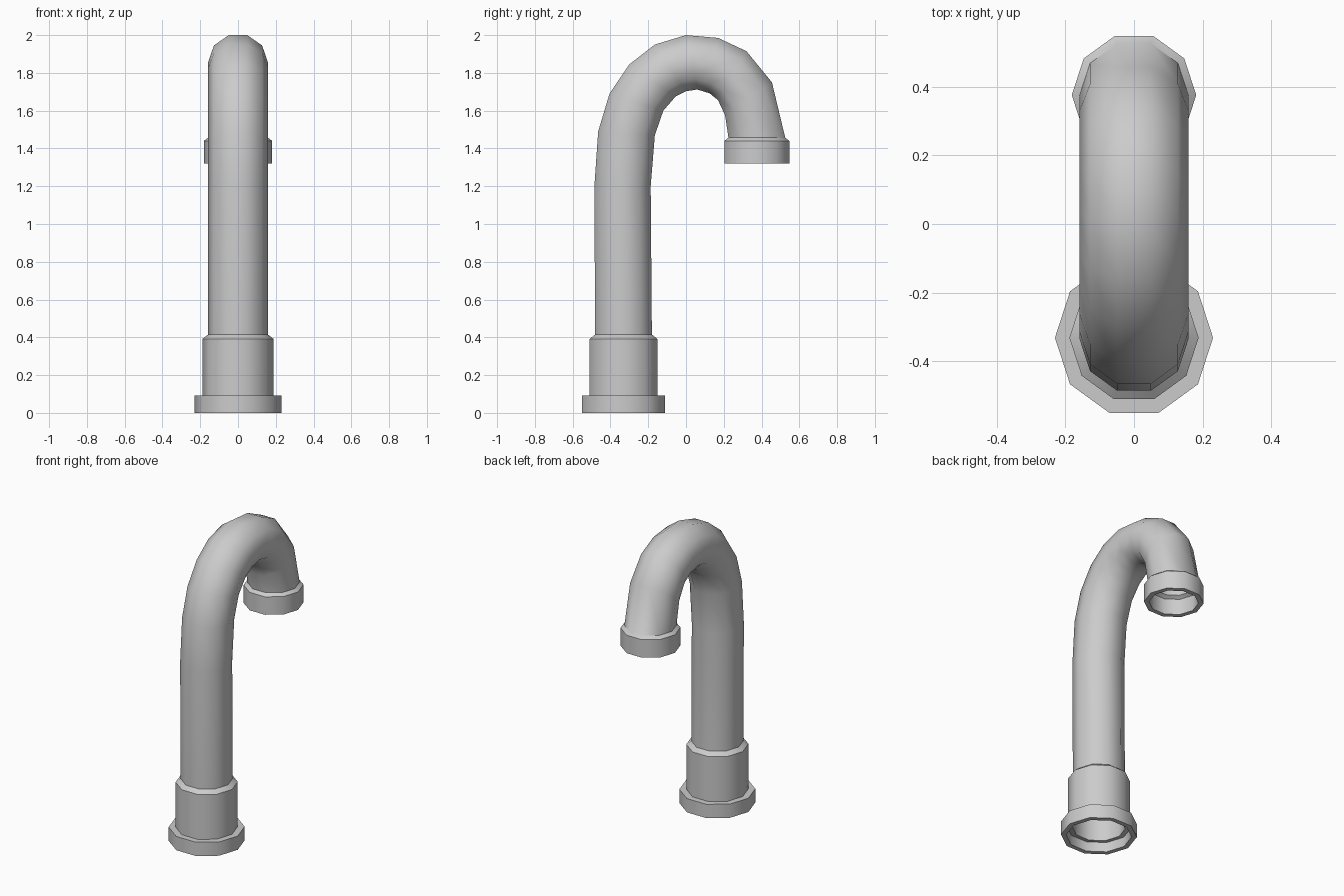
import bpy, math

if "Cube" in bpy.data.objects:
    bpy.data.objects.remove(bpy.data.objects["Cube"])

SIDES = 10
S72 = math.sin(math.radians(72))   # ring corners reach this share of the radius in y


def flat_ring(y, z, r):
    """Horizontal ring given as far edge, near edge and radius."""
    return (y - r * S72, z), (y + r * S72, z), r


# base flange, sleeve and chamfer up to the pipe
rings = [flat_ring(-0.331, z, r) for z, r in
         ((0, .23), (.092, .23), (.092, .188), (.392, .188), (.415, .158))]

# curved pipe: outer and inner (y, z) points of each bend ring
bend = [((-.485, 1.2), (-.187, 1.2)), ((-.465, 1.49), (-.165, 1.47)),
        ((-.405, 1.69), (-.12, 1.6)), ((-.3, 1.845), (-.055, 1.675)),
        ((-.165, 1.95), (0, 1.703)), ((0, 2.0), (.06, 1.712)),
        ((.17, 1.985), (.125, 1.692)), ((.32, 1.915), (.17, 1.655)),
        ((.455, 1.75), (.207, 1.575))]
rings += [(o, i, .158) for o, i in bend]


# nozzle collar; its far edge is on +y because the pipe has turned over
def turned_ring(y, z, r):
    return (y + r * S72, z), (y - r * S72, z), r


rings += [turned_ring(.375, z, r) for z, r in
          ((1.457, .158), (1.44, .181), (1.32, .181))]

# loft the rings into one open tube
verts, faces = [], []
for (oy, oz), (iy, iz), r in rings:
    for k in range(SIDES):
        a = math.tau * k / SIDES
        s = math.sin(a) / S72 / 2
        verts.append((r * math.cos(a),
                      (oy + iy) / 2 + (oy - iy) * s,
                      (oz + iz) / 2 + (oz - iz) * s))
for i in range(len(rings) - 1):
    for k in range(SIDES):
        a, b = i * SIDES + k, i * SIDES + (k + 1) % SIDES
        faces.append((a, a + SIDES, b + SIDES, b))

mesh = bpy.data.meshes.new("bent_pipe")
mesh.from_pydata(verts, [], faces)
pipe = bpy.data.objects.new("bent_pipe", mesh)
bpy.context.collection.objects.link(pipe)

# wall thickness, leaving both ends open
wall = pipe.modifiers.new("wall", 'SOLIDIFY')
wall.thickness = 0.03
wall.offset = -1
wall.use_even_offset = True

bpy.context.view_layer.objects.active = pipe
pipe.select_set(True)
bpy.ops.object.modifier_apply(modifier="wall")
bpy.ops.object.shade_smooth_by_angle(angle=math.radians(40))
